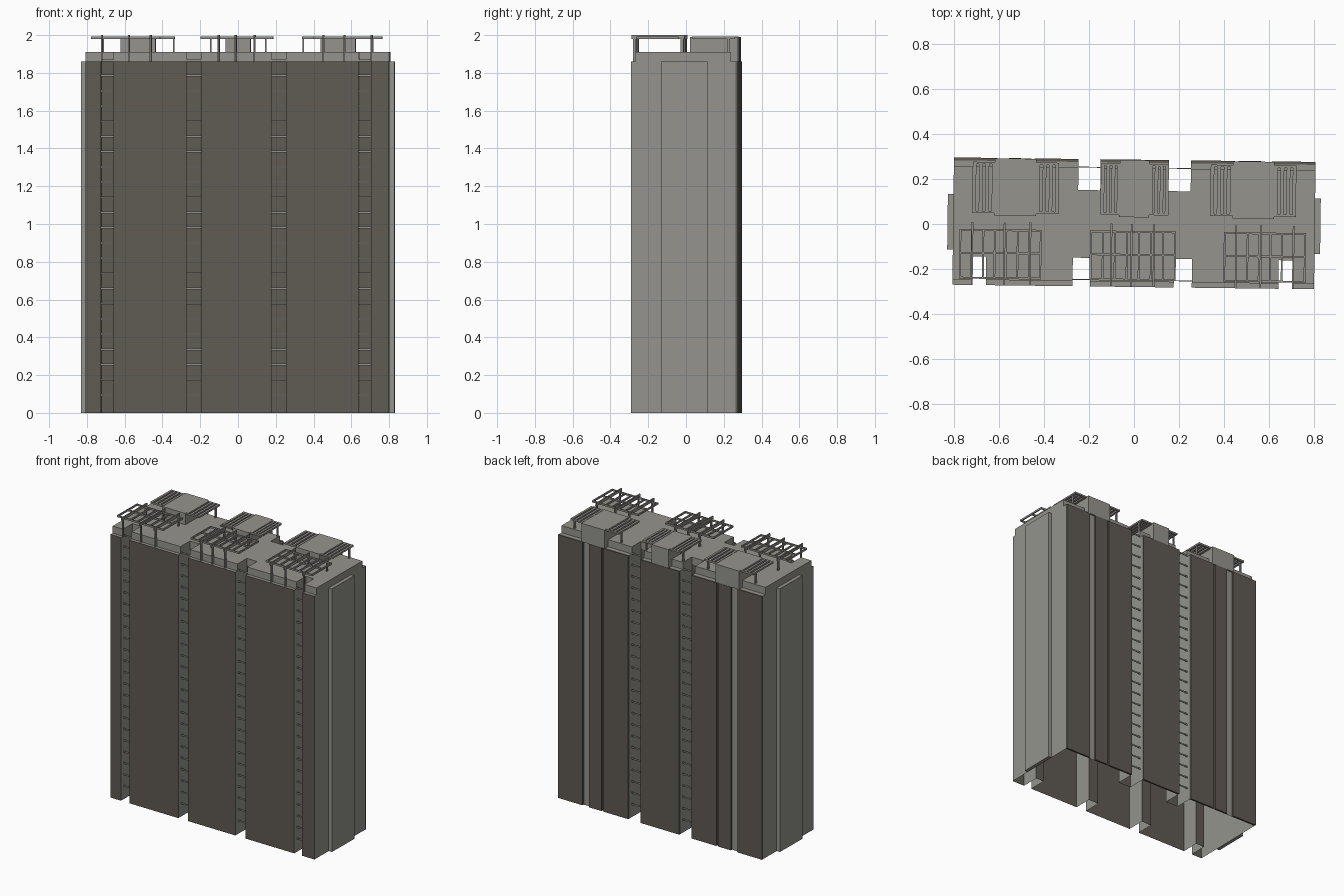
import bpy, bmesh, math
from mathutils import Matrix

if "Cube" in bpy.data.objects:
    bpy.data.objects.remove(bpy.data.objects["Cube"])

def material(name, col):
    m = bpy.data.materials.new(name)
    m.diffuse_color = (*col, 1)
    m.use_nodes = True
    m.node_tree.nodes["Principled BSDF"].inputs["Base Color"].default_value = m.diffuse_color
    return m

GREY = material("warm_grey", (0.30, 0.295, 0.27))
BROWN = material("dark_brown_cladding", (0.115, 0.103, 0.086))
TURN = Matrix.Rotation(-0.0125, 4, 'Z')     # whole block sits slightly turned
BASE, ROOF, BEAM = 1.86, 1.91, 1.98

def finish(name, bm, mats):
    bm.transform(TURN)
    me = bpy.data.meshes.new(name)
    bm.to_mesh(me)
    bm.free()
    for m in mats:
        me.materials.append(m)
    ob = bpy.data.objects.new(name, me)
    bpy.context.collection.objects.link(ob)
    return ob

def box(bm, x0, x1, y0, y1, z0, z1):
    mat = Matrix.Translation(((x0 + x1) / 2, (y0 + y1) / 2, (z0 + z1) / 2)) @ \
        Matrix.Diagonal((x1 - x0, y1 - y0, z1 - z0, 1))
    bmesh.ops.create_cube(bm, size=1, matrix=mat)

# Tower shell with notches front and back, open underneath
FRONT, BACK, W = -0.28, 0.273, 0.804
front_notches = [(-0.722, -0.655), (-0.27, -0.192), (0.18, 0.26), (0.645, 0.708)]
back_notches = [(-0.25, -0.152), (0.152, 0.25)]
outline = [(-W, FRONT)]
for a, b in front_notches:
    outline += [(a, FRONT), (a, -0.153), (b, -0.153), (b, FRONT)]
outline += [(W, FRONT), (W, BACK)]
for a, b in reversed(back_notches):
    outline += [(b, BACK), (b, 0.148), (a, 0.148), (a, BACK)]
outline.append((-W, BACK))

bm = bmesh.new()
def ring(z, setback):
    return [bm.verts.new((x, min(max(y, -0.257), 0.247) if setback else y, z)) for x, y in outline]
rings = [ring(0, False), ring(BASE, False), ring(BASE, True), ring(ROOF, True)]
n = len(outline)
for k, (lo, hi) in enumerate(zip(rings, rings[1:])):
    for i in range(n):
        j = (i + 1) % n
        if k == 1 and (lo[i].co - hi[i].co).length < 1e-6 and (lo[j].co - hi[j].co).length < 1e-6:
            continue
        bm.faces.new((lo[i], lo[j], hi[j], hi[i]))
bm.faces.new(rings[3])
bmesh.ops.remove_doubles(bm, verts=bm.verts, dist=1e-5)
bm.normal_update()
for f in bm.faces:      # front walls and notch backs are brown below the roof ledge
    c = f.calc_center_median()
    if abs(f.normal.y) > 0.7 and c.z < 1.5 and c.y < 0.2:
        f.material_index = 1
finish("tower_shell", bm, [GREY, BROWN])

# Thin cladding panels on the back wall, leaving narrow grey grooves
bm = bmesh.new()
for s in (-1, 1):
    for a, b in ((0.61, W), (0.46, 0.56), (0.25, 0.445)):
        x0, x1 = sorted((s * a, s * b))
        box(bm, x0, x1, BACK, 0.286, 0, BASE)
box(bm, -0.152, 0.152, BACK, 0.286, 0, BASE)
finish("back_cladding", bm, [BROWN])

# Raised plates on the end walls
for s, name in ((-1, "left_end_plate"), (1, "right_end_plate")):
    bm = bmesh.new()
    x0, x1 = sorted((s * W, s * 0.829))
    box(bm, x0, x1, -0.123, 0.123, 0, BASE)
    finish(name, bm, [GREY])

# Floor strips crossing every notch
bm = bmesh.new()
for notches, y in ((front_notches, -0.25), (back_notches, 0.25)):
    for a, b in notches:
        for i in range(23):
            z = 0.09 + i * 0.0805
            box(bm, a, b, y - 0.002, y + 0.002, z, z + 0.01)
finish("notch_floor_strips", bm, [GREY])

# Front roof pergolas: frame, cross bars, long rafters and posts
T = 0.008
for name, x0, x1, rafters in (("left_pergola", -0.775, -0.41, (-0.718, -0.575, -0.46)),
                              ("middle_pergola", -0.195, 0.188, (-0.1, -0.01, 0.09)),
                              ("right_pergola", 0.4, 0.765, (0.455, 0.565, 0.71))):
    bm = bmesh.new()
    for y in (-0.248, -0.137, -0.035):
        box(bm, x0, x1, y - T / 2, y + T / 2, BEAM, BEAM + 0.012)
    for i in range(8):
        x = x0 + (x1 - x0 - T) * i / 7
        box(bm, x, x + T, -0.248, -0.035, BEAM, BEAM + 0.012)
    for x in rafters:
        box(bm, x - T / 2, x + T / 2, -0.28, 0, BEAM, 2.0)
        for y in (-0.264, -0.012):
            box(bm, x - T / 2, x + T / 2, y - 0.007, y + 0.007, BASE if y < -0.2 else ROOF, BEAM)
    finish(name, bm, [GREY])

# Rear roof houses with slatted canopies on both sides
for name, x0, x1, o0, o1 in (("left_roof_house", -0.622, -0.437, -0.72, -0.34),
                             ("middle_roof_house", -0.066, 0.066, -0.15, 0.148),
                             ("right_roof_house", 0.437, 0.622, 0.338, 0.715)):
    bm = bmesh.new()
    box(bm, x0, x1, 0.03, 0.284, BASE, 1.99)
    for a, b in ((o0, x0), (x1, o1)):
        for y in (0.04, 0.258):
            box(bm, a, b, y, y + 0.01, BEAM, BEAM + 0.012)
        for i in range(4):
            c = a + (b - a - 0.012) * i / 3
            box(bm, c, c + 0.016, 0.04, 0.268, BEAM, BEAM + 0.012)
    for x in (o0, o1 - T):
        box(bm, x, x + T, 0.225, 0.24, ROOF, BEAM)
    finish(name, bm, [GREY])
